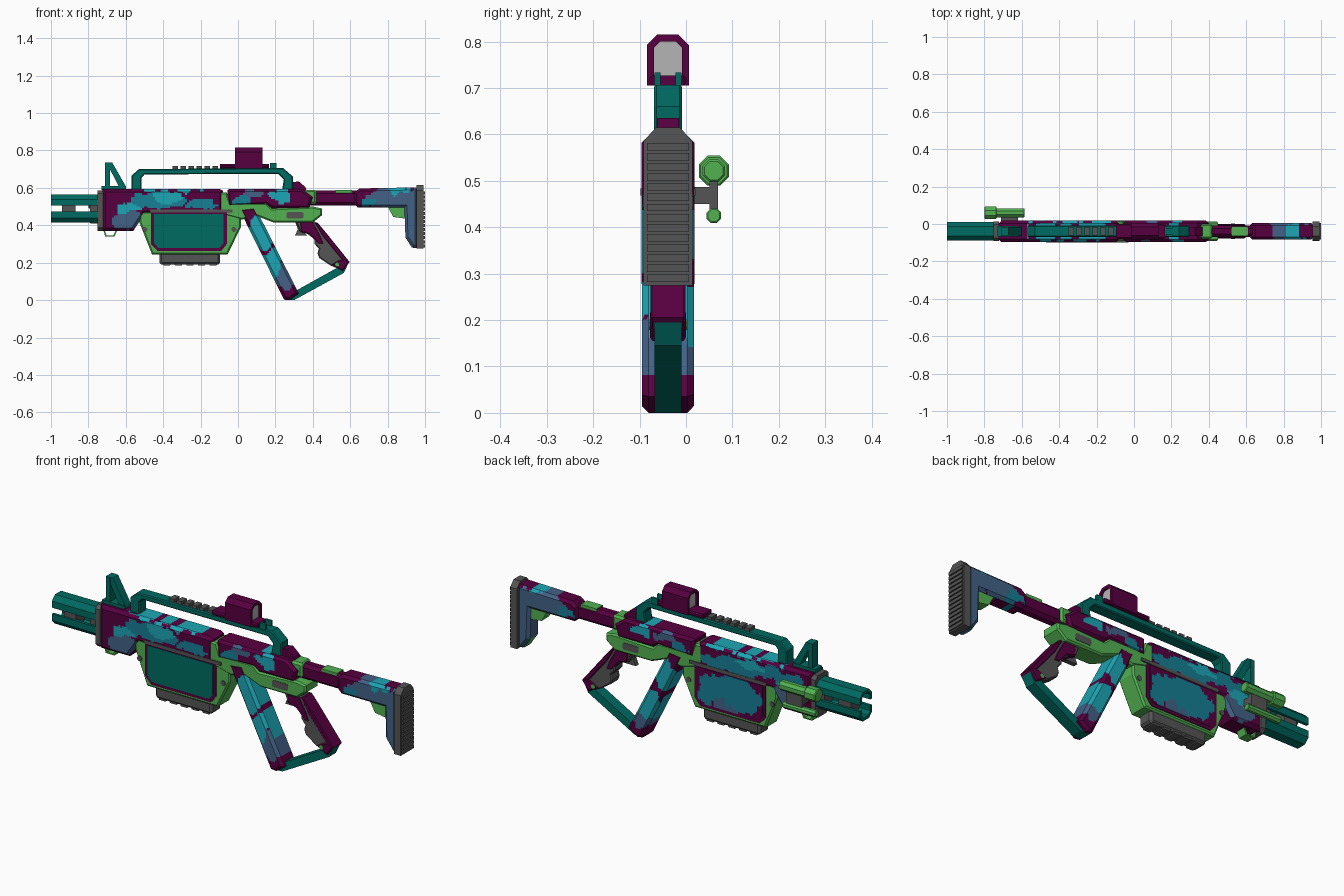
import bpy, bmesh, math
from mathutils import Vector, noise

CY = -0.039  # the weapon's centre plane


def mat(name, r, g, b):
    m = bpy.data.materials.new(name)
    m.diffuse_color = (r, g, b, 1)
    return m


PURPLE = mat("purple", 0.095, 0.0, 0.050)
TEAL = mat("dark teal", 0.0, 0.145, 0.122)
GREEN = mat("green", 0.085, 0.44, 0.085)
GRAY = mat("gray", 0.09, 0.09, 0.09)
CYAN = mat("cyan", 0.012, 0.38, 0.46)
BLUE = mat("blue", 0.008, 0.21, 0.30)
SLATE = mat("slate", 0.055, 0.12, 0.24)
LENS = mat("pale gray", 0.46, 0.46, 0.46)

# camouflage blobs: x, z, x radius, z radius, slot (1 cyan, 2 blue, 3 slate), back side only
BLOBS = [(-.34, .60, .22, .016, 1, 0), (-.38, .55, .08, .03, 1, 0), (-.43, .535, .16, .045, 2, 0),
         (-.58, .49, .06, .03, 1, 0), (-.59, .43, .09, .05, 3, 0), (-.2, .51, .08, .02, 2, 0),
         (-.27, .51, .18, .045, 2, 1), (-.6, .53, .07, .05, 2, 1),
         (.24, .56, .05, .04, 1, 0), (.10, .57, .06, .025, 3, 0), (.02, .54, .035, .035, 2, 0),
         (.12, .37, .07, .09, 1, 0), (.19, .2, .07, .08, 1, 0), (.25, .13, .06, .075, 3, 0),
         (.86, .59, .05, .02, 1, 0), (.70, .525, .04, .03, 2, 0), (.80, .55, .13, .06, 3, 0),
         (.93, .43, .07, .16, 3, 0),
         (-.31, .38, .13, .085, 2, 1), (-.14, .37, .07, .07, 2, 1), (-.24, .30, .08, .03, 3, 1)]


def camo_slot(p):
    q = p + 0.035 * noise.noise_vector(p * 14) + 0.012 * noise.noise_vector(p * 45)
    for x, z, rx, rz, slot, back in BLOBS:
        if (not back or p.y > CY) and ((q.x - x) / rx) ** 2 + ((q.z - z) / rz) ** 2 < 1:
            return slot
    return 0


def prism(name, pts, a, b, material, axis="y", bevel=0.0, camo=False):
    """Extrude a profile: (x, z) along y, or (y, z) along x; y is relative to CY."""
    bm = bmesh.new()
    if axis == "y":
        at = lambda u, v, t: (u, CY + t, v)
    else:
        at = lambda u, v, t: (t, CY + u, v)
    lo = [bm.verts.new(at(u, v, a)) for u, v in pts]
    hi = [bm.verts.new(at(u, v, b)) for u, v in pts]
    caps = [bm.faces.new(lo), bm.faces.new(hi)]
    n = len(pts)
    for i in range(n):
        j = (i + 1) % n
        bm.faces.new((lo[i], lo[j], hi[j], hi[i]))
    bmesh.ops.recalc_face_normals(bm, faces=bm.faces)
    if bevel:
        edges = list({e for f in caps for e in f.edges})
        bmesh.ops.bevel(bm, geom=edges, offset=bevel, segments=1, profile=0.5,
                        affect="EDGES", clamp_overlap=True)
    mats = [material]
    if camo:
        mats = [PURPLE, CYAN, BLUE, SLATE]
        for k, normal in ((0, (1, 0, 0)), (2, (0, 0, 1))):
            vals = [v.co[k] for v in bm.verts]
            t, top = min(vals) + .0117, max(vals)
            while t < top - .002:
                geom = list(bm.verts) + list(bm.edges) + list(bm.faces)
                bmesh.ops.bisect_plane(bm, geom=geom, dist=1e-5, plane_no=normal,
                                       plane_co=Vector(normal) * t)
                t += .01
        for f in bm.faces:
            f.material_index = camo_slot(f.calc_center_median())
    me = bpy.data.meshes.new(name)
    bm.to_mesh(me)
    bm.free()
    for m in mats:
        me.materials.append(m)
    ob = bpy.data.objects.new(name, me)
    bpy.context.collection.objects.link(ob)
    return ob


def side(name, pts, hw, material, bevel=0.0, camo=False):
    return prism(name, pts, -hw, hw, material, "y", bevel, camo)


def rect(x0, x1, z0, z1, c=0.0):
    if not c:
        return [(x0, z0), (x1, z0), (x1, z1), (x0, z1)]
    return [(x0 + c, z0), (x1 - c, z0), (x1, z0 + c), (x1, z1 - c),
            (x1 - c, z1), (x0 + c, z1), (x0, z1 - c), (x0, z0 + c)]


def ring(u, v, r, n=8):
    return [(u + r * math.cos(math.tau * (i + .5) / n), v + r * math.sin(math.tau * (i + .5) / n))
            for i in range(n)]


# split barrel: two channel-shaped shells and gray cores
half = [(-.049, .016), (-.049, .05), (-.025, .075), (.025, .075), (.049, .05), (.049, .016),
        (.034, .016), (.034, .042), (.019, .06), (-.019, .06), (-.034, .042), (-.034, .016)]
prism("barrel_top", [(y, .489 + z) for y, z in half], -1, -.74, TEAL, "x")
prism("barrel_bottom", [(y, .489 - z) for y, z in half], -1, -.74, TEAL, "x")
for x0, x1 in ((-.94, -.87), (-.79, -.74)):
    prism("barrel_core", rect(-.038, .038, .44, .538, .02), x0, x1, GRAY, "x")

# front housing
prism("front_plate", rect(-.053, .053, .37, .587, .018), -.75, -.722, GRAY, "x")
side("front_housing", [(-.725, .37), (-.56, .37), (-.5, .46), (-.08, .46), (-.08, .585),
                       (-.1, .595), (-.725, .595)], .057, PURPLE, .016, True)
side("housing_rail", rect(-.47, -.03, .468, .484), .059, GRAY)

# green frame with side panels, bolts and lower grip
side("panel_frame", [(-.527, .475), (-.527, .415), (-.46, .245), (-.055, .245), (.015, .39),
                     (.015, .475)], .05, GREEN, .008)
border = [(-.465, .475), (-.465, .30), (-.43, .262), (-.09, .262), (-.06, .30), (-.06, .475)]
inner = [(-.45, .46), (-.45, .305), (-.425, .278), (-.1, .278), (-.077, .305), (-.077, .46)]
for s, word in ((-1, "front"), (1, "back")):
    a, b = sorted((s * .045, s * .054))
    prism("panel_border_" + word, border, a, b, PURPLE)
    a, b = sorted((s * .045, s * .057))
    prism("panel_" + word, inner, a, b, TEAL, camo=s > 0)
    for x in (-.498, -.022):
        a, b = sorted((s * .045, s * .053))
        prism("frame_bolt", ring(x, .378, .014), a, b, GRAY)
side("lower_grip", rect(-.42, -.095, .19, .26, .01), .041, GRAY, .012)
for i in range(5):
    x = -.405 + i * .062
    side("grip_rib", [(x, .2), (x + .006, .185), (x + .042, .185), (x + .048, .2)], .034, GRAY)

# receiver
side("lower_receiver", [(-.1, .575), (-.06, .575), (-.04, .52), (.15, .52), (.18, .49), (.40, .50),
                        (.45, .49), (.45, .455), (.4, .415), (.19, .415), (.1, .45), (.02, .43),
                        (-.1, .46)], .053, GREEN, .008)
side("receiver_plate", rect(.26, .35, .437, .472, .006), .055, GRAY)
side("upper_receiver", [(-.055, .5), (-.055, .59), (-.045, .595), (.34, .595), (.4, .55), (.38, .49),
                        (.18, .49), (.15, .51)], .057, PURPLE, .016, True)
side("receiver_rear_block", [(.29, .58), (.29, .63), (.325, .635), (.36, .605), (.37, .58)], .024, PURPLE)

# carry handle with ribs and sights
side("carry_handle", [(-.57, .585), (-.57, .665), (-.53, .7), (.24, .707), (.295, .66), (.295, .585),
                      (.235, .585), (.245, .645), (.215, .675), (-.5, .672), (-.515, .655),
                      (-.515, .585)], .03, TEAL, .005)
for i in range(6):
    x = -.35 + i * .043
    side("handle_rib", rect(x, x + .028, .695, .718), .022, GRAY)
for s in (-1, 1):
    prism("rear_sight", rect(.17, .205, .7, .733), *sorted((s * .016, s * .029)), TEAL)
side("front_sight_base", rect(-.73, -.6, .59, .61), .028, TEAL)
side("front_sight_post", rect(-.71, -.685, .6, .735), .024, TEAL)
side("front_sight_brace", [(-.69, .71), (-.69, .735), (-.672, .735), (-.598, .605), (-.636, .605)],
     .022, TEAL)

# reflex sight
side("sight_base", rect(-.095, .165, .705, .727), .04, PURPLE, .006)
prism("sight_hood", [(-.045, .705), (-.045, .793), (-.023, .815), (.023, .815), (.045, .793),
                     (.045, .705), (.03, .705), (.03, .787), (.017, .8), (-.017, .8),
                     (-.03, .787), (-.03, .705)], -.015, .132, PURPLE, "x")
prism("sight_lens", [(-.031, .72), (.031, .72), (.031, .787), (.017, .801), (-.017, .801),
                     (-.031, .787)], -.005, .122, LENS, "x")

# slanted leg and the bar joining it to the grip
side("slanted_leg", [(.005, .49), (.245, .005), (.275, 0), (.325, .035), (.09, .5)],
     .056, PURPLE, .014, True)
side("joining_bar", [(.25, 0), (.3, 0), (.565, .145), (.592, .2), (.55, .2), (.525, .17),
                     (.3, .045), (.27, .045)], .029, TEAL)

# pistol grip: gray core with finger grooves, purple side plates and foot
side("pistol_grip", [(.31, .42), (.41, .42), (.465, .36), (.58, .215), (.53, .17), (.495, .185),
                     (.435, .225), (.425, .25), (.432, .275), (.41, .3), (.41, .325),
                     (.37, .355), (.33, .37)], .034, GRAY, .006)
side("grip_plate", [(.33, .42), (.4, .42), (.44, .35), (.46, .3), (.43, .3), (.385, .35),
                    (.335, .365)], .037, PURPLE, .006)
side("grip_backstrap", [(.41, .415), (.425, .415), (.475, .355), (.596, .205), (.57, .2),
                        (.455, .34)], .038, PURPLE, .004)
side("grip_foot", [(.5, .19), (.535, .212), (.575, .222), (.597, .205), (.56, .155)], .039, PURPLE, .006)
side("grip_pin", ring(.53, .19, .012), .041, GREEN)
side("trigger", [(.305, .42), (.34, .42), (.335, .38), (.37, .345), (.305, .345), (.32, .38)], .012, GRAY)

# stock
side("stock_collar", rect(.355, .42, .515, .59, .008), .04, GREEN, .01)
prism("stock_tube", rect(-.03, .03, .505, .585, .016), .38, .68, PURPLE, "x")
side("tube_rail", rect(.52, .61, .57, .588), .026, GREEN)
side("stock", [(.62, .515), (.62, .575), (.65, .597), (.96, .603), (.96, .28), (.935, .28),
               (.895, .335), (.89, .495), (.64, .495)], .045, PURPLE, .014, True)
side("stock_wedge", [(.8, .5), (.9, .5), (.9, .435), (.83, .445)], .03, GREEN)
prism("butt_pad", [(-.053, .275), (.053, .275), (.053, .585), (.026, .615), (-.026, .615),
                   (-.053, .585)], .955, .993, GRAY, "x")
for i in range(14):
    z = .282 + i * .0218
    prism("butt_pad_rib", rect(-.045, .045, z, z + .016), .98, 1.0, GRAY, "x")


# sling loops
def loop(name, corners, w=.006, hw=.025):
    c = Vector((sum(p[0] for p in corners) / 4, sum(p[1] for p in corners) / 4))
    for p, q in zip(corners, corners[1:] + corners[:1]):
        p, q = Vector(p), Vector(q)
        p2, q2 = p + (c - p).normalized() * w * 1.6, q + (c - q).normalized() * w * 1.6
        side(name, [tuple(v) for v in (p, q, q2, p2)], hw, GREEN)


loop("rear_sling_loop", [(.895, .335), (.925, .355), (.96, .30), (.93, .28)])
loop("front_sling_loop", [(-.72, .375), (-.71, .34), (-.66, .34), (-.645, .375)])

# lamp and small pointer on the back side, with their bracket
LY = .06 - CY
prism("lamp_head", ring(LY, .522, .035), -.8, -.735, GREEN, "x", .004)
prism("lamp_body", ring(LY, .522, .026), -.74, -.585, GREEN, "x", .004)
prism("pointer_tube", ring(LY, .425, .017), -.79, -.6, GREEN, "x", .003)
prism("lamp_bracket", rect(.05, LY + .008, .45, .487), -.71, -.62, GRAY, "x")
prism("lamp_clamp", rect(LY - .009, LY + .009, .43, .505), -.71, -.62, GRAY, "x")
